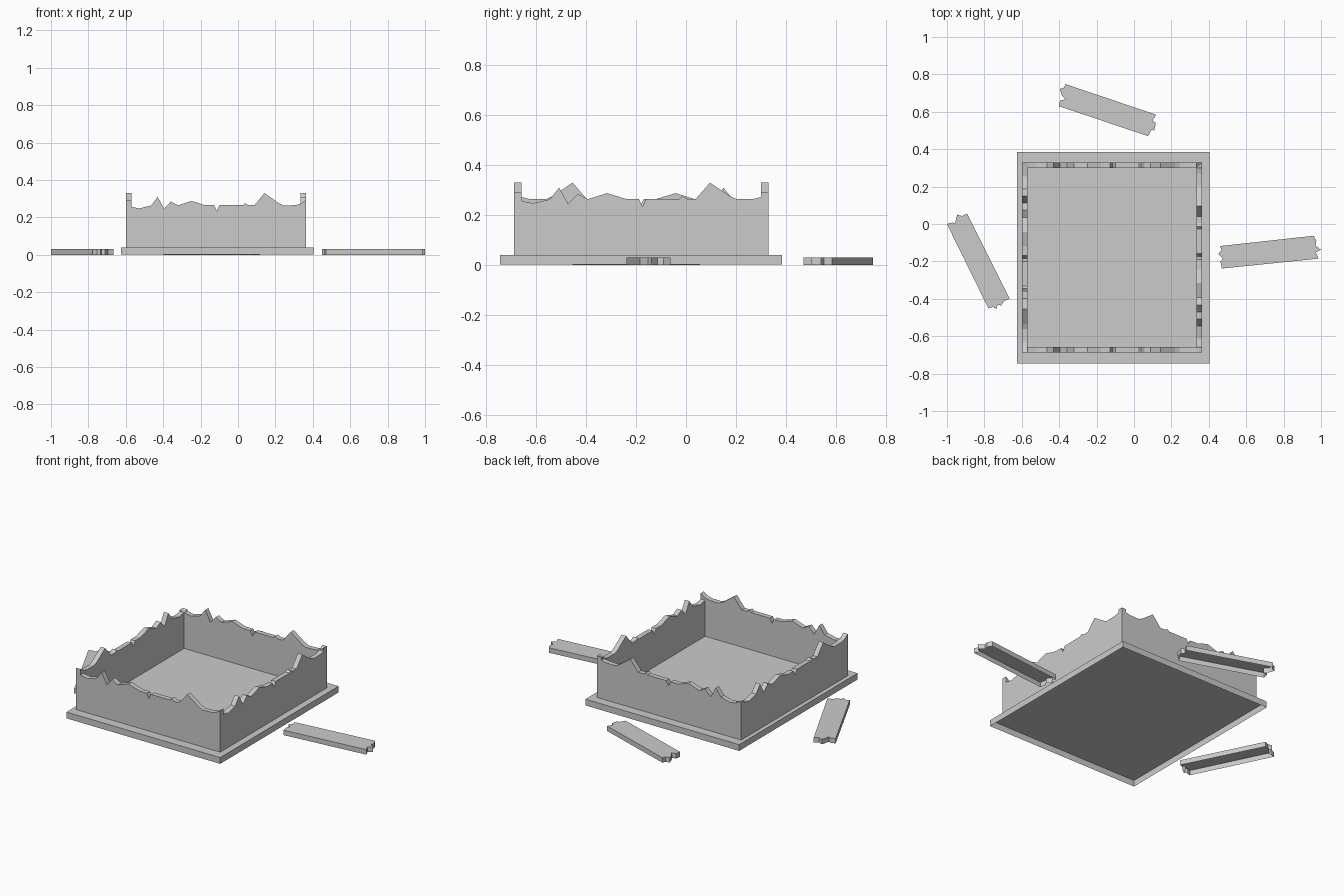
import bpy, bmesh
from mathutils import Vector

if "Cube" in bpy.data.objects:
    bpy.data.objects.remove(bpy.data.objects["Cube"])


def prism(name, outline, offset, open_start=False):
    """Extrude a 3D outline along offset; optionally leave the first cap open."""
    bm = bmesh.new()
    a = [bm.verts.new(p) for p in outline]
    b = [bm.verts.new(Vector(p) + Vector(offset)) for p in outline]
    n = len(a)
    for i in range(n):
        j = (i + 1) % n
        bm.faces.new((a[i], a[j], b[j], b[i]))
    start = bm.faces.new(a[::-1])
    bm.faces.new(b)
    bmesh.ops.recalc_face_normals(bm, faces=bm.faces)
    if open_start:
        bm.faces.remove(start)
    me = bpy.data.meshes.new(name)
    bm.to_mesh(me)
    bm.free()
    ob = bpy.data.objects.new(name, me)
    bpy.context.collection.objects.link(ob)
    return ob


# base tray, open underneath
X0, X1, Y0, Y1 = -0.6, 0.363, -0.688, 0.33
Z = 0.04
prism("base", [(-0.625, -0.745, 0.002), (0.403, -0.745, 0.002),
               (0.403, 0.385, 0.002), (-0.625, 0.385, 0.002)],
      (0, 0, Z - 0.002), open_start=True)

# broken top edge shared by all walls: (fraction along wall, height)
EDGE = [(0, .265), (.035, .255), (.075, .248), (.14, .263), (.177, .31),
        (.213, .245), (.25, .285), (.29, .264), (.365, .288), (.44, .265),
        (.49, .265), (.505, .235), (.52, .265), (.65, .265), (.662, .276),
        (.68, .265), (.715, .265), (.77, .33), (.85, .275), (.875, .264),
        (.94, .265), (.97, .272), (1, .292)]


def wall(name, start, end, inward):
    s, e = Vector(start), Vector(end)
    pts = [(*s.lerp(e, t), h) for t, h in EDGE]
    prism(name, [(*s, Z)] + pts + [(*e, Z)], inward)


# four walls
T = 0.03
wall("front_wall", (X0, Y0), (X1, Y0), (0, T, 0))
wall("back_wall", (X0, Y1), (X1, Y1), (0, -T, 0))
wall("right_wall", (X1, Y0), (X1, Y1), (-T, 0, 0))
wall("left_wall", (X0, Y1), (X0, Y0), (T, 0, 0))

# splintered planks lying around the base, open underneath
PLANKS = {
    "back_plank": [(-.367, .748), (.117, .585), (.1, .552), (.117, .54),
                   (.108, .5), (.095, .505), (.075, .47), (-.402, .63),
                   (-.395, .66), (-.367, .667), (-.385, .685), (-.397, .722),
                   (-.373, .73)],
    "left_plank": [(-1, 0), (-.972, .008), (-.957, .003), (-.945, .05),
                   (-.92, .043), (-.893, .056), (-.665, -.4), (-.695, -.412),
                   (-.71, -.435), (-.73, -.433), (-.735, -.455),
                   (-.755, -.443), (-.778, -.452)],
    "right_plank": [(.46, -.118), (.96, -.063), (.975, -.09), (.97, -.115),
                    (1, -.138), (.972, -.152), (.987, -.185), (.47, -.238),
                    (.462, -.2), (.475, -.185), (.45, -.16), (.468, -.14)],
}
for name, pts in PLANKS.items():
    prism(name, [(x, y, 0) for x, y in pts], (0, 0, 0.03), open_start=True)
